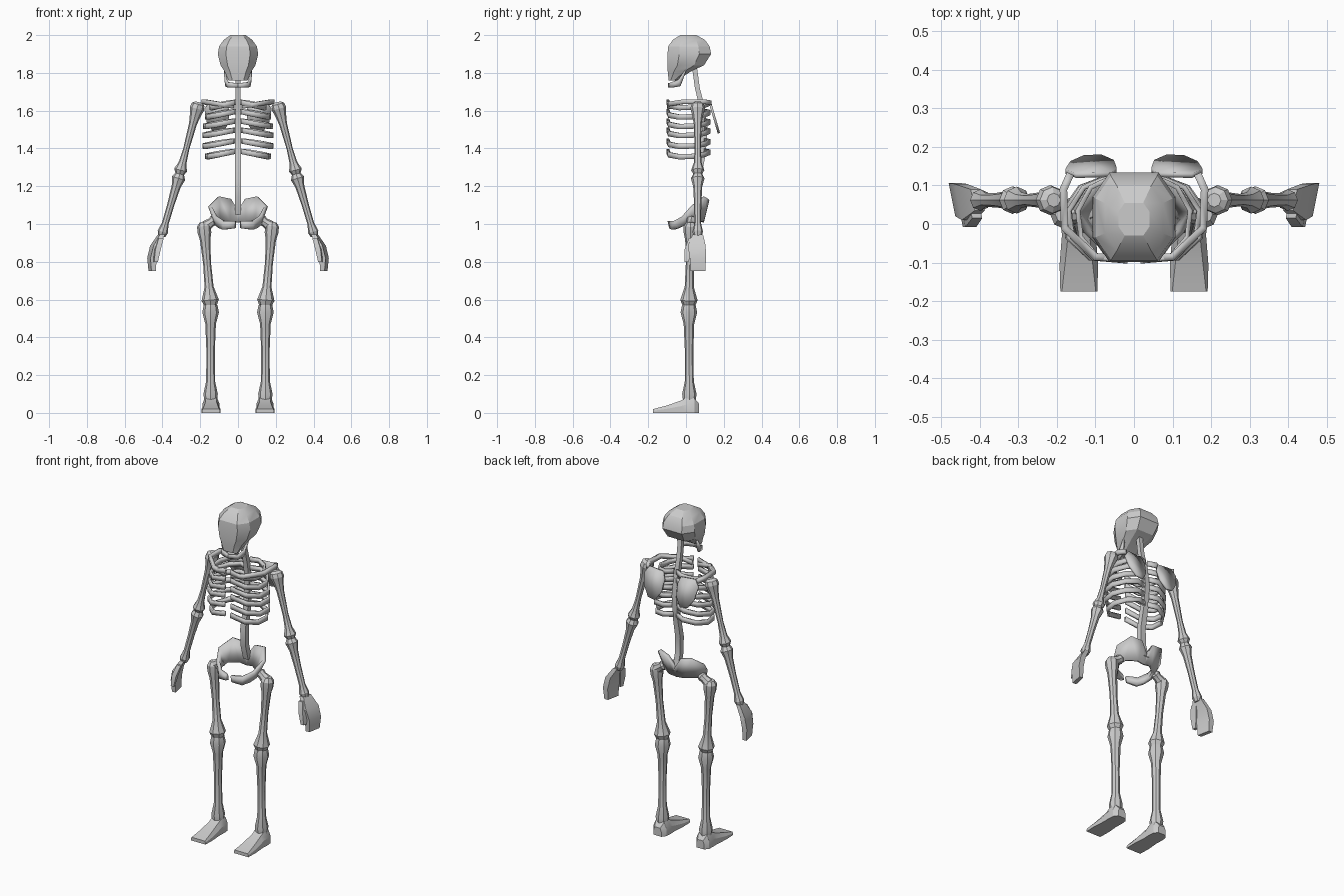
import bpy, bmesh, math
from mathutils import Vector


def finish(name, bm, thickness=0, mirror=True):
    """Turn a bmesh into a named object, optionally thickened and mirrored in x."""
    bmesh.ops.recalc_face_normals(bm, faces=bm.faces)
    mesh = bpy.data.meshes.new(name)
    bm.to_mesh(mesh)
    bm.free()
    ob = bpy.data.objects.new(name, mesh)
    bpy.context.collection.objects.link(ob)
    if thickness:
        mod = ob.modifiers.new("thick", 'SOLIDIFY')
        mod.thickness = thickness
        mod.offset = 0
    if mirror:
        mod = ob.modifiers.new("mirror", 'MIRROR')
        mod.merge_threshold = 0.0005
    bpy.ops.object.select_all(action='DESELECT')
    ob.select_set(True)
    bpy.context.view_layer.objects.active = ob
    bpy.ops.object.shade_smooth_by_angle(angle=math.radians(25))
    return ob


def loft(name, rings, mirror=True):
    """Skin closed rings and cap both ends."""
    bm = bmesh.new()
    vs = [[bm.verts.new(p) for p in r] for r in rings]
    n = len(vs[0])
    for a, b in zip(vs, vs[1:]):
        for i in range(n):
            j = (i + 1) % n
            bm.faces.new((a[i], a[j], b[j], b[i]))
    bm.faces.new(vs[0])
    bm.faces.new(vs[-1])
    return finish(name, bm, 0, mirror)


def bone(name, p0, p1, profile, sides=8, mirror=True):
    """Lathed bone along p0-p1; profile holds (fraction, radius)."""
    p0, p1 = Vector(p0), Vector(p1)
    d = (p1 - p0).normalized()
    u = d.cross(Vector((0, 1, 0))).normalized()
    v = d.cross(u)
    angs = [2 * math.pi * i / sides for i in range(sides)]
    return loft(name, [[p0.lerp(p1, t) + (u * math.cos(a) + v * math.sin(a)) * r
                        for a in angs] for t, r in profile], mirror)


def strip(name, pairs, thickness):
    """Ribbon of quads between bottom and top points."""
    bm = bmesh.new()
    vs = [[bm.verts.new(p) for p in pr] for pr in pairs]
    for a, b in zip(vs, vs[1:]):
        bm.faces.new((a[0], b[0], b[1], a[1]))
    return finish(name, bm, thickness)


# Skull: chamfered rings of (z, half width, front y, back y)
rings = []
for z, w, f, b in [(1.76, .05, -.092, -.05), (1.81, .072, -.097, .03),
                   (1.84, .092, -.098, .095), (1.90, .107, -.098, .133),
                   (1.94, .10, -.094, .125), (1.975, .075, -.07, .10),
                   (2.0, .04, -.03, .055)]:
    c = .27 * (b - f)
    half = [(.6 * w, f), (w, f + c), (w, b - c), (.6 * w, b)]
    rings.append([(x, y, z) for x, y in half] + [(-x, y, z) for x, y in half[::-1]])
loft("skull", rings, False)

# Jaw
strip("jaw", [((.062, -.015, 1.77), (.07, .005, 1.83)),
              ((.062, -.03, 1.73), (.066, -.04, 1.765)),
              ((.05, -.075, 1.722), (.052, -.075, 1.75)),
              ((0, -.09, 1.722), (0, -.09, 1.745))], .012)

# Spine: square column following a curve of (y, z, half size)
loft("spine", [[(-r, y - r, z), (r, y - r, z), (r, y + r, z), (-r, y + r, z)]
               for y, z, r in [(.045, 1.83, .013), (.06, 1.72, .013),
                               (.085, 1.62, .014), (.10, 1.5, .015),
                               (.088, 1.37, .016), (.062, 1.24, .017),
                               (.065, 1.14, .017), (.09, 1.05, .017)]], False)

# Ribs: one path reused with height and width
path = [(.012, .10, .015), (.07, .122, .01), (.14, .095, -.002), (.182, .035, -.012),
        (.172, -.035, -.014), (.115, -.088, -.004), (.02, -.096, .014)]
for i, (z, s) in enumerate([(1.63, .8), (1.58, .93), (1.53, .98),
                            (1.482, 1), (1.425, 1), (1.37, .92)]):
    strip(f"rib_{i + 1}", [((x * s, y, z + dz - .014), (x * s, y, z + dz + .014))
                           for x, y, dz in path], .013)

# Collar bone, running round to the shoulder blade
strip("collar_bone", [((x, y, z - .012), (x, y, z + .012)) for x, y, z in
                      [(.02, -.09, 1.622), (.10, -.085, 1.635), (.18, -.01, 1.648),
                       (.183, .09, 1.648), (.165, .13, 1.642)]], .02)

# Shoulder blade
bm = bmesh.new()
bm.faces.new([bm.verts.new((x, .125 + (1.65 - z) * .29, z)) for x, z in
              [(.045, 1.60), (.06, 1.64), (.15, 1.648), (.178, 1.61), (.165, 1.54),
               (.13, 1.487), (.085, 1.48), (.052, 1.53)]])
finish("shoulder_blade", bm, .013)

# Pelvis
strip("pelvis", [((0, .085, 1.01), (0, .10, 1.07)),
                 ((.045, .085, 1.015), (.04, .115, 1.13)),
                 ((.10, .045, 1.015), (.105, .10, 1.143)),
                 ((.115, .0, 1.0), (.15, .035, 1.095)),
                 ((.098, -.035, .98), (.12, -.02, 1.04)),
                 ((.075, -.068, .97), (.075, -.06, 1.015)),
                 ((.015, -.08, .978), (.015, -.088, 1.015))], .02)

# Arms
bone("upper_arm", (.208, .062, 1.645), (.31, .062, 1.262),
     [(0, .018), (.03, .034), (.09, .039), (.17, .03), (.3, .021), (.65, .016),
      (.84, .021), (.94, .035), (1, .022)])
bone("forearm", (.306, .062, 1.272), (.405, .062, .935),
     [(0, .02), (.09, .036), (.22, .024), (.5, .019), (.8, .018), (.93, .028), (1, .02)])

# Hands: slanted flat sections of (z, x, front y, back y, half thickness)
def hand_ring(z, x, f, b, t):
    k = .2
    dx = k * (b - f) / 2
    return [(x - dx - t, f, z), (x - dx + t, f, z), (x + dx + t, b, z), (x + dx - t, b, z)]


loft("hand", [hand_ring(*s) for s in [(.945, .405, .035, .09, .013),
                                      (.885, .44, .01, .104, .016),
                                      (.82, .456, .02, .106, .016),
                                      (.75, .454, .025, .102, .012)]])
loft("thumb", [hand_ring(*s) for s in [(.925, .41, .015, .05, .013),
                                       (.865, .427, -.008, .03, .014),
                                       (.80, .436, -.008, .014, .01)]])

# Legs
bone("thigh", (.182, .025, 1.01), (.145, .015, .57),
     [(0, .022), (.05, .037), (.13, .036), (.22, .027), (.5, .021), (.78, .024),
      (.94, .046), (1, .034)])
bone("hip_joint", (.19, .025, .975), (.112, .03, 1.03),
     [(0, .02), (.3, .03), (.6, .024), (.8, .028), (1, .016)])
bone("shin", (.145, .015, .572), (.145, .018, .065),
     [(0, .036), (.08, .044), (.2, .028), (.5, .022), (.8, .024), (.93, .038), (1, .034)])

# Feet: sections of (y, half width, top half width, top z)
loft("foot", [[(.143 - w, y, 0), (.143 + w, y, 0), (.143 + w, y, z * .55),
               (.143 + v, y, z), (.143 - v, y, z), (.143 - w, y, z * .55)]
              for y, w, v, z in [(.068, .026, .018, .05), (.045, .043, .028, .078),
                                 (.01, .046, .03, .085), (-.03, .044, .028, .064),
                                 (-.105, .05, .036, .038), (-.175, .048, .044, .02)]])
